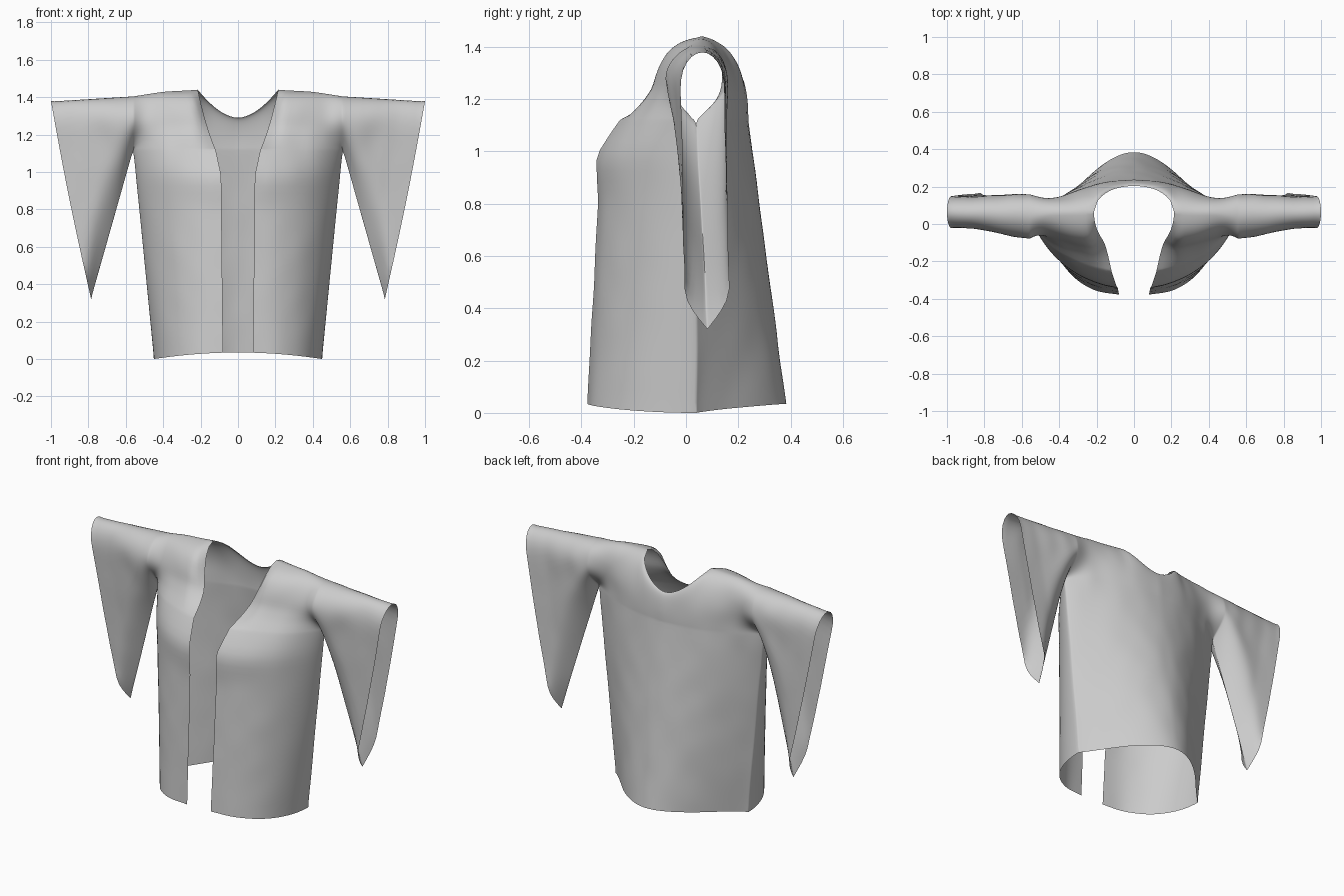
import bpy, bmesh, math
from mathutils import Vector, noise

if "Cube" in bpy.data.objects:
    bpy.data.objects.remove(bpy.data.objects["Cube"])

ARM_X, ARM_Z, NECK_X, SEAM_Y = 0.56, 1.12, 0.215, 0.04
COLS, NECK_COLS, LOW_ROWS, UP_ROWS, SLEEVE_COLS = 24, 10, 28, 24, 24


def lerp(a, b, t):
    return a + (b - a) * t


def interp(pts, t):
    for (t0, v0), (t1, v1) in zip(pts, pts[1:]):
        if t <= t1:
            return lerp(v0, v1, max(0, (t - t0) / (t1 - t0)))
    return pts[-1][1]


def shoulder_z(x):
    if x < NECK_X:
        return 1.29 + 0.15 * (x / NECK_X) ** 1.8
    return interp([(NECK_X, 1.44), (0.4, 1.43), (0.56, 1.405)], x)


def shoulder_y(x):
    if x < NECK_X:
        return 0.06 + 0.145 * math.sqrt(1 - (x / NECK_X) ** 2.1)
    return lerp(0.06, 0.045, (x - NECK_X) / (ARM_X - NECK_X))


def sleeve_half(a, v, length):
    """Half thickness of the teardrop sleeve section: pinched below, round on top."""
    d_top = min(1, (1 - v) * length / 0.13)
    d_bot = min(1, v * length / (0.16 + 0.6 * a * (1 - a)))
    h = lerp(0.122, 0.085, min(1, a * 1.4))
    return h * math.sqrt(max(0, 1 - (1 - d_top) ** 2)) * math.sin(d_bot * math.pi / 2)


def blend_out(body, arm, k=3):
    """Smooth union of torso depth and sleeve depth."""
    return (max(0, body) ** k + arm ** k) ** (1 / k)


def front_base(r, z):
    edge = interp([(0, -0.38), (0.8, -0.34), (0.98, -0.347), (1.06, -0.30), (1.12, -0.26)], z)
    t = z / ARM_Z
    return SEAM_Y + (edge - SEAM_Y) * max(0, 1 - r ** lerp(2.7, 2.1, t)) ** lerp(0.5, 0.7, t)


def back_base(r, z):
    t = z / ARM_Z
    edge = lerp(0.382, 0.238, t)
    return SEAM_Y + (edge - SEAM_Y) * max(0, math.cos(r * math.pi / 2)) ** lerp(1.15, 0.8, t)


FRONT_PROFILE = [(0, 1), (0.2, 0.8), (0.38, 0.66), (0.6, 0.59), (0.72, 0.53),
                 (0.84, 0.44), (0.92, 0.32), (0.97, 0.2), (1, 0)]


def front_point(e, z, s):
    opening = interp([(0, 0.08), (0.98, 0.09), (1.12, 0.12)], z)
    width = lerp(0.45, ARM_X, z / ARM_Z)
    x = lerp(lerp(opening, NECK_X, s), width, e)
    if s == 0:
        r = x / width
        return x, front_base(r, z), z + 0.035 * (1 - r * r) * (1 - z / ARM_Z)
    top, y_top = shoulder_z(x), shoulder_y(x)
    r = lerp(0.12, ARM_X, e) / ARM_X
    depth = (SEAM_Y - front_base(r, ARM_Z)) * interp(FRONT_PROFILE, s)
    arm = sleeve_half(0, s, top - ARM_Z) * e ** 2
    return x, lerp(SEAM_Y, y_top, s) - blend_out(depth, arm), lerp(ARM_Z, top, s)


def back_point(r, z, s):
    x = r * lerp(0.45, ARM_X, z / ARM_Z)
    if s == 0:
        return x, back_base(r, z), z + 0.035 * (1 - r * r) * (1 - z / ARM_Z)
    top, y_top = shoulder_z(x), shoulder_y(x)
    line = lerp(SEAM_Y, y_top, s)
    y = y_top + (back_base(r, ARM_Z) - y_top) * math.sqrt(max(0, 1 - s ** 2.2))
    if r > 0.999:
        y = line
    arm = sleeve_half(0, s, top - ARM_Z) * r ** 1.5
    return x, line + blend_out(y - line, arm), lerp(ARM_Z, top, s)


def sleeve_point(a, v, side):
    bottom, top = lerp(ARM_Z, 0.32, a), lerp(1.405, 1.38, a)
    x = lerp(lerp(ARM_X, 0.785, a), lerp(ARM_X, 1.0, a), v) + 0.008 * a * math.sin(math.pi * v)
    line = lerp(SEAM_Y, 0.063, a) + 0.02 * a * (1 - v) + 0.005 * (1 - a) * v
    return x, line + side * sleeve_half(a, v, top - bottom), lerp(bottom, top, v)


def add_sheet(bm, rows, flip):
    grid = [[bm.verts.new(p) for p in row] for row in rows]
    for r0, r1 in zip(grid, grid[1:]):
        for i in range(len(r0) - 1):
            quad = (r0[i], r0[i + 1], r1[i + 1], r1[i])
            bm.faces.new(quad[::-1] if flip else quad)


heights = [(ARM_Z * j / LOW_ROWS, 0) for j in range(LOW_ROWS + 1)]
upper = [(1 - math.cos(math.pi * j / UP_ROWS)) / 2 for j in range(UP_ROWS + 1)]
levels = heights + [(ARM_Z, s) for s in upper[1:]]
ease = [math.sin(math.pi / 2 * i / COLS) for i in range(COLS + 1)]
back_r = [NECK_X / ARM_X * i / NECK_COLS for i in range(NECK_COLS)]
back_r += [lerp(NECK_X / ARM_X, 1, e) for e in ease]

bm = bmesh.new()
# front panel and back panel
add_sheet(bm, [[front_point(e, z, s) for e in ease] for z, s in levels], False)
add_sheet(bm, [[back_point(r, z, s) for r in back_r] for z, s in levels], True)
# hanging sleeve, front and back halves
for side in (-1, 1):
    add_sheet(bm, [[sleeve_point(i / SLEEVE_COLS, v, side) for i in range(SLEEVE_COLS + 1)]
                   for v in upper], side > 0)
# sew the seams together
bmesh.ops.remove_doubles(bm, verts=bm.verts, dist=0.0012)

# relax the cloth (hems and opening stay put), then add soft rumples
inner = [v for v in bm.verts if not v.is_boundary]
for _ in range(3):
    bmesh.ops.smooth_vert(bm, verts=inner, factor=0.5, use_axis_x=True,
                          use_axis_y=True, use_axis_z=True)
for v in bm.verts:
    near = math.exp(-((v.co.x - 0.55) / 0.2) ** 2 - ((v.co.z - 1.25) / 0.2) ** 2)
    v.co.y += (0.003 + 0.012 * near) * noise.noise(Vector((v.co.x * 9, v.co.y * 4, v.co.z * 6)))

mesh = bpy.data.meshes.new("open_jacket")
bm.to_mesh(mesh)
bm.free()
jacket = bpy.data.objects.new("open_jacket", mesh)
bpy.context.collection.objects.link(jacket)

# left half by mirroring
mirror = jacket.modifiers.new("mirror", 'MIRROR')
mirror.merge_threshold = 0.001

bpy.context.view_layer.objects.active = jacket
jacket.select_set(True)
bpy.ops.object.modifier_apply(modifier="mirror")
bpy.ops.object.shade_smooth_by_angle(angle=math.radians(60))
